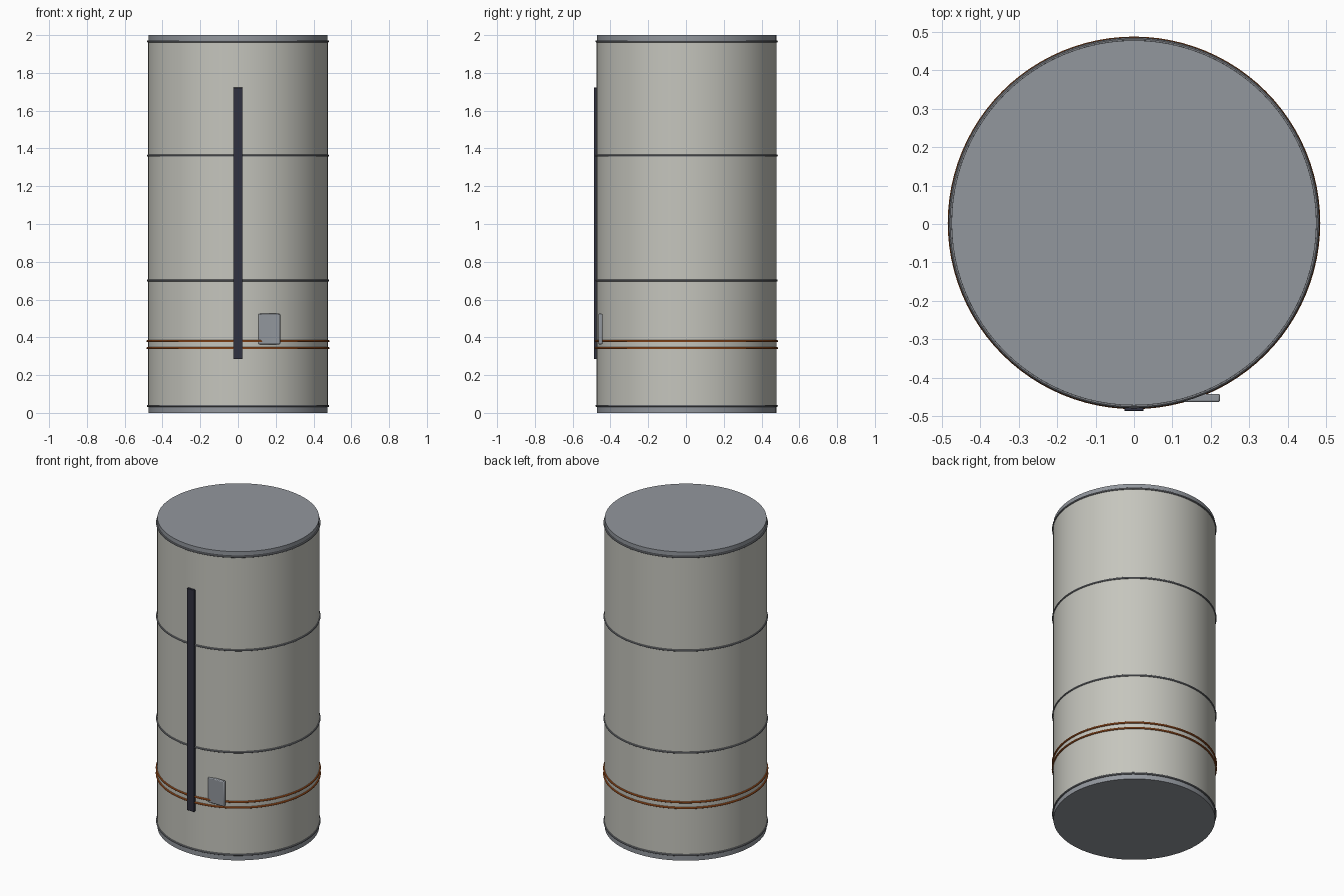
import bpy
import math

cube = bpy.data.objects.get("Cube")
if cube:
    bpy.data.objects.remove(cube, do_unlink=True)

AXIS_Y = 0.003   # drum axis, nudged back to balance the front strip
SIDES = 96


def make_material(name, rgb):
    mat = bpy.data.materials.new(name)
    mat.use_nodes = True
    colour = (*rgb, 1)
    mat.diffuse_color = colour
    mat.node_tree.nodes["Principled BSDF"].inputs["Base Color"].default_value = colour
    return mat


shell_grey = make_material("warm_light_grey", (0.56, 0.56, 0.51))
metal_grey = make_material("cool_grey", (0.29, 0.31, 0.34))
seam_grey = make_material("seam_grey", (0.2, 0.21, 0.23))
dark = make_material("dark_slate", (0.03, 0.031, 0.05))
orange = make_material("burnt_orange", (0.5, 0.12, 0.02))


def finish(name, mat):
    obj = bpy.context.object
    obj.name = name
    obj.data.materials.append(mat)
    bpy.ops.object.shade_smooth_by_angle(angle=math.radians(35))
    return obj


def drum(name, radius, low, high, mat):
    bpy.ops.mesh.primitive_cylinder_add(
        vertices=SIDES, radius=radius, depth=high - low,
        location=(0, AXIS_Y, (low + high) / 2))
    return finish(name, mat)


def hoop(name, z, reach, thickness, mat):
    bpy.ops.mesh.primitive_torus_add(
        major_segments=SIDES, minor_segments=10, major_radius=reach - thickness,
        minor_radius=thickness, location=(0, AXIS_Y, z))
    return finish(name, mat)


def box(name, low, high, mat, bevel):
    centre = [(a + b) / 2 for a, b in zip(low, high)]
    bpy.ops.mesh.primitive_cube_add(size=1, location=centre)
    obj = bpy.context.object
    obj.scale = [b - a for a, b in zip(low, high)]
    bpy.ops.object.transform_apply(location=False, rotation=False, scale=True)
    finish(name, mat)
    mod = obj.modifiers.new("soft_edges", "BEVEL")
    mod.width = bevel
    mod.segments = 2
    return obj


# Cylindrical shell with a cap at each end
drum("shell", 0.477, 0.035, 1.967, shell_grey)
drum("bottom_cap", 0.475, 0, 0.037, metal_grey)
drum("top_cap", 0.475, 1.965, 2, metal_grey)

# Seam hoops and the pair of orange bands
for i, z in enumerate((0.037, 0.701, 1.362, 1.967)):
    hoop(f"seam_hoop_{i + 1}", z, 0.483, 0.006, seam_grey)
for label, z in (("lower", 0.343), ("upper", 0.38)):
    hoop(f"{label}_orange_band", z, 0.485, 0.006, orange)

# Front strip and the small plate beside it
box("front_strip", (-0.025, -0.487, 0.285), (0.025, -0.465, 1.722), dark, 0.002)
box("side_plate", (0.108, -0.464, 0.363), (0.224, -0.442, 0.525), metal_grey, 0.005)
